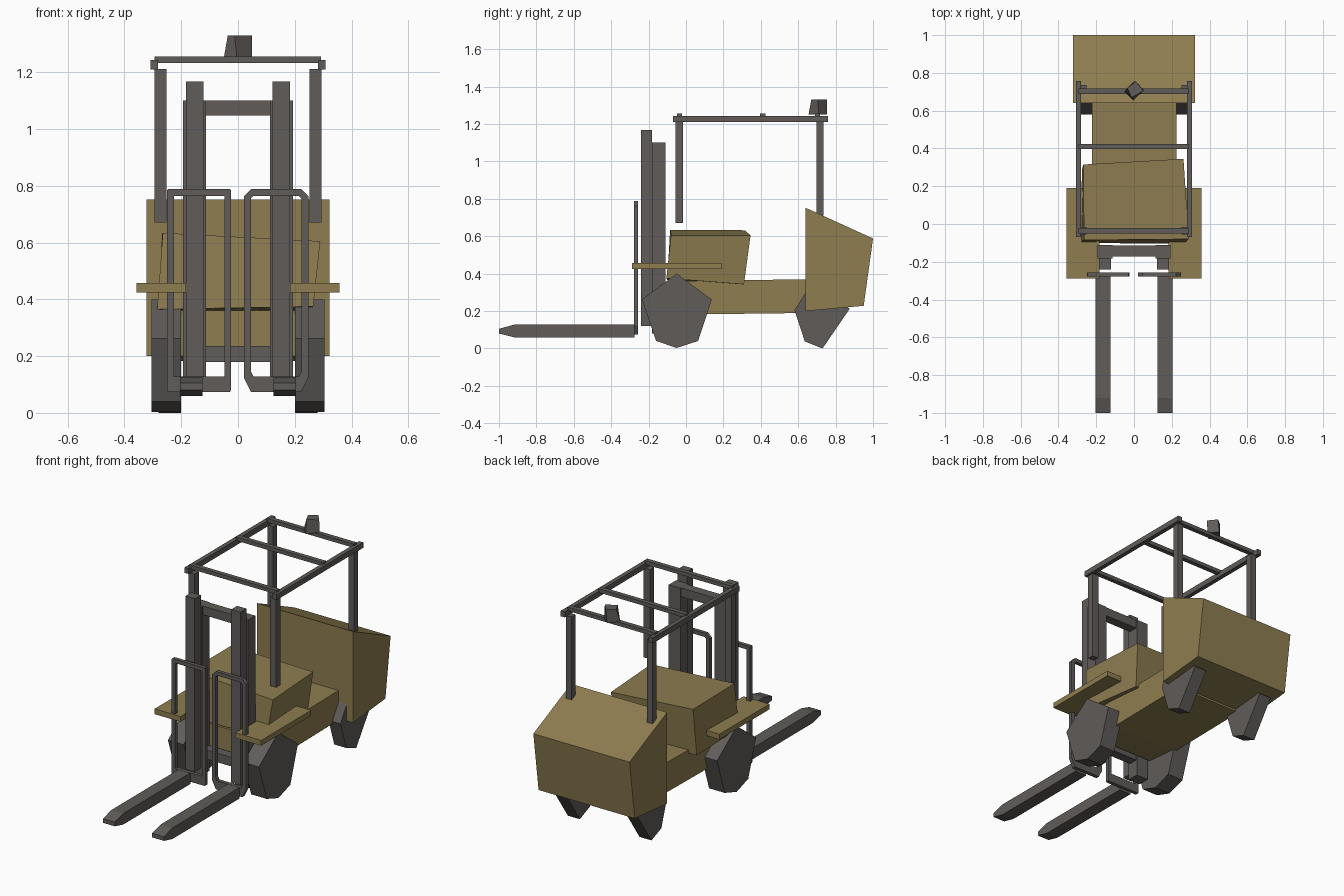
import bpy, bmesh

if "Cube" in bpy.data.objects:
    bpy.data.objects.remove(bpy.data.objects["Cube"])

def mat(name, rgb):
    m = bpy.data.materials.new(name)
    m.diffuse_color = (*rgb, 1)
    m.use_nodes = True
    m.node_tree.nodes["Principled BSDF"].inputs["Base Color"].default_value = m.diffuse_color
    return m

GOLD = mat("dull gold", (0.27, 0.205, 0.08))
GREY = mat("dark grey", (0.115, 0.107, 0.1))

def finish(bm, name, m):
    bmesh.ops.recalc_face_normals(bm, faces=bm.faces)
    me = bpy.data.meshes.new(name)
    bm.to_mesh(me)
    bm.free()
    me.materials.append(m)
    ob = bpy.data.objects.new(name, me)
    bpy.context.collection.objects.link(ob)
    return ob

def loft(name, a, b, m):
    """Closed solid between two matching rings of points."""
    bm = bmesh.new()
    va, vb = [bm.verts.new(p) for p in a], [bm.verts.new(p) for p in b]
    bm.faces.new(va)
    bm.faces.new(vb)
    n = len(a)
    for i in range(n):
        j = (i + 1) % n
        bm.faces.new((va[i], va[j], vb[j], vb[i]))
    return finish(bm, name, m)

def box(name, x, y, z, m):
    ring = lambda h: [(x[0], y[0], h), (x[1], y[0], h), (x[1], y[1], h), (x[0], y[1], h)]
    return loft(name, ring(z[0]), ring(z[1]), m)

def side_prism(name, pts, x0, x1, m):
    """Side profile of (y, z) points extruded across x."""
    return loft(name, [(x0, *p) for p in pts], [(x1, *p) for p in pts], m)

def frame(name, outer, inner, y0, y1, m):
    """Closed loop of bar between matching outer and inner (x, z) outlines."""
    bm = bmesh.new()
    R = [[bm.verts.new((x, y, z)) for x, z in ring]
         for ring, y in ((outer, y0), (inner, y0), (inner, y1), (outer, y1))]
    n = len(outer)
    for k in range(4):
        for i in range(n):
            j = (i + 1) % n
            bm.faces.new((R[k][i], R[k][j], R[(k + 1) % 4][j], R[(k + 1) % 4][i]))
    return finish(bm, name, m)

# chassis, counterweight and the slightly skewed hood
side_prism("chassis", [(-0.10, 0.20), (0.10, 0.183), (0.66, 0.19), (0.66, 0.37), (-0.10, 0.36)],
           -0.222, 0.225, GOLD)
side_prism("counterweight", [(0.64, 0.20), (0.95, 0.228), (1.0, 0.588), (0.64, 0.752)],
           -0.322, 0.322, GOLD)
loft("hood",
     [(-0.285, -0.10, 0.365), (0.265, -0.105, 0.375), (0.245, 0.31, 0.343), (-0.275, 0.29, 0.345)],
     [(-0.265, -0.085, 0.634), (0.29, -0.08, 0.605), (0.262, 0.345, 0.605), (-0.268, 0.315, 0.632)], GOLD)

# parts that come in left and right pairs
FRONT_WHEEL = [(-0.05, 0.40), (0.138, 0.262), (0.065, 0.04), (-0.05, 0.003), (-0.16, 0.04), (-0.235, 0.262)]
REAR_WHEEL = [(0.64, 0.30), (0.73, 0.35), (0.875, 0.212), (0.73, 0.0), (0.635, 0.038), (0.58, 0.205)]
FORK = [(-0.275, 0.06), (-0.92, 0.06), (-1.0, 0.08), (-1.0, 0.105), (-0.92, 0.127), (-0.275, 0.127)]
for s, side in ((-1, "left"), (1, "right")):
    side_prism(side + "_front_wheel", FRONT_WHEEL, s * 0.20, s * 0.305, GREY)
    side_prism(side + "_rear_wheel", REAR_WHEEL, s * 0.20, s * 0.28, GREY)
    side_prism(side + "_fork", FORK, s * 0.125, s * 0.204, GREY)
    box(side + "_fender", (s * 0.183, s * 0.357), (-0.288, 0.19), (0.425, 0.457), GOLD)
    box(side + "_outer_mast", (s * 0.122, s * 0.184), (-0.24, -0.182), (0.12, 1.168), GREY)
    box(side + "_inner_mast", (s * 0.113, s * 0.193), (-0.182, -0.11), (0.08, 1.10), GREY)
    box(side + "_front_post", (s * 0.252, s * 0.294), (-0.055, -0.015), (0.67, 1.212), GREY)
    box(side + "_rear_post", (s * 0.252, s * 0.29), (0.697, 0.735), (0.71, 1.212), GREY)
    box(side + "_roof_rail", (s * 0.281, s * 0.308), (-0.07, 0.758), (1.21, 1.243), GREY)
    # load guard loop, corners cut on the right one only
    c = 0.025 if s > 0 else 0.004
    x0, x1 = (0.021, 0.248) if s > 0 else (-0.25, -0.024)

    def outline(xa, xb, za, zb, k):
        return [(xa + k, za), (xb - k, za), (xb, za + 2 * k), (xb, zb - k),
                (xb - k, zb), (xa + k, zb), (xa, zb - k), (xa, za + 2 * k)]
    frame(side + "_load_guard", outline(x0, x1, 0.074, 0.788, c),
          outline(x0 + 0.024, x1 - 0.024, 0.128, 0.765, c * 0.4), -0.278, -0.256, GREY)

# mast cross members
for name, z in (("upper_mast_bar", (1.047, 1.10)), ("lower_mast_bar", (0.18, 0.235))):
    box(name, (-0.12, 0.12), (-0.172, -0.115), z, GREY)

# roof cross bars
for i, y in enumerate((-0.035, 0.41, 0.703)):
    box("roof_bar_%d" % (i + 1), (-0.294, 0.292), (y - 0.014, y + 0.014), (1.232, 1.255), GREY)

# warning beacon
loft("beacon", [(-0.05, 0.70, 1.25), (-0.004, 0.655, 1.25), (0.05, 0.71, 1.25), (0.0, 0.755, 1.25)],
     [(-0.036, 0.72, 1.33), (-0.012, 0.67, 1.33), (0.05, 0.705, 1.33), (0.01, 0.755, 1.33)], GREY)
